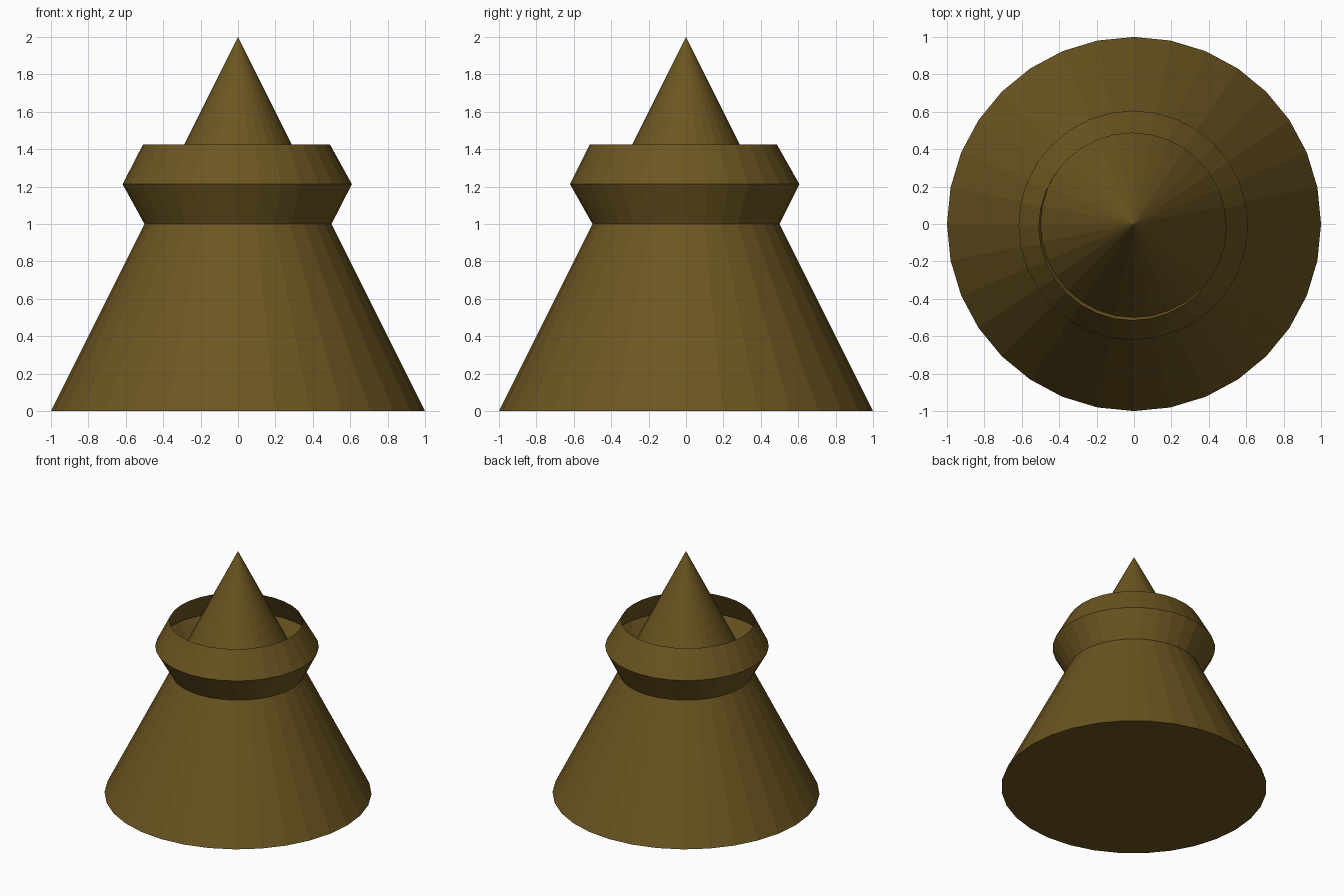
import bpy, bmesh
from math import cos, sin, tau

if "Cube" in bpy.data.objects:
    bpy.data.objects.remove(bpy.data.objects["Cube"])

SIDES = 32

mat = bpy.data.materials.new("olive_brown")
mat.diffuse_color = (0.15, 0.092, 0.015, 1)
mat.use_nodes = True
mat.node_tree.nodes["Principled BSDF"].inputs["Base Color"].default_value = mat.diffuse_color


def add_object(name, bm):
    mesh = bpy.data.meshes.new(name)
    bm.to_mesh(mesh)
    bm.free()
    mesh.materials.append(mat)
    obj = bpy.data.objects.new(name, mesh)
    bpy.context.collection.objects.link(obj)


# Main cone with a closed base; an edge ring at mid height meets the collar
bm = bmesh.new()
bmesh.ops.create_cone(bm, cap_ends=True, segments=SIDES,
                      radius1=1, radius2=0, depth=2)
bmesh.ops.translate(bm, verts=bm.verts, vec=(0, 0, 1))
bmesh.ops.remove_doubles(bm, verts=bm.verts, dist=1e-4)
bmesh.ops.bisect_plane(bm, geom=bm.verts[:] + bm.edges[:] + bm.faces[:],
                       plane_co=(0, 0, 1), plane_no=(0, 0, 1))
add_object("cone_body", bm)

# Open flared collar, a thin shell leaning slightly off axis
# Each ring: centre x, centre y, z, radius
rings = [(0, 0, 1.0, 0.5), (-0.004, -0.007, 1.213, 0.613),
         (-0.008, -0.014, 1.425, 0.5)]
bm = bmesh.new()
loops = [[bm.verts.new((x + r * cos(tau * i / SIDES),
                        y + r * sin(tau * i / SIDES), z))
          for i in range(SIDES)] for x, y, z, r in rings]
for low, high in zip(loops, loops[1:]):
    for i in range(SIDES):
        j = (i + 1) % SIDES
        bm.faces.new((low[i], low[j], high[j], high[i]))
add_object("collar", bm)
